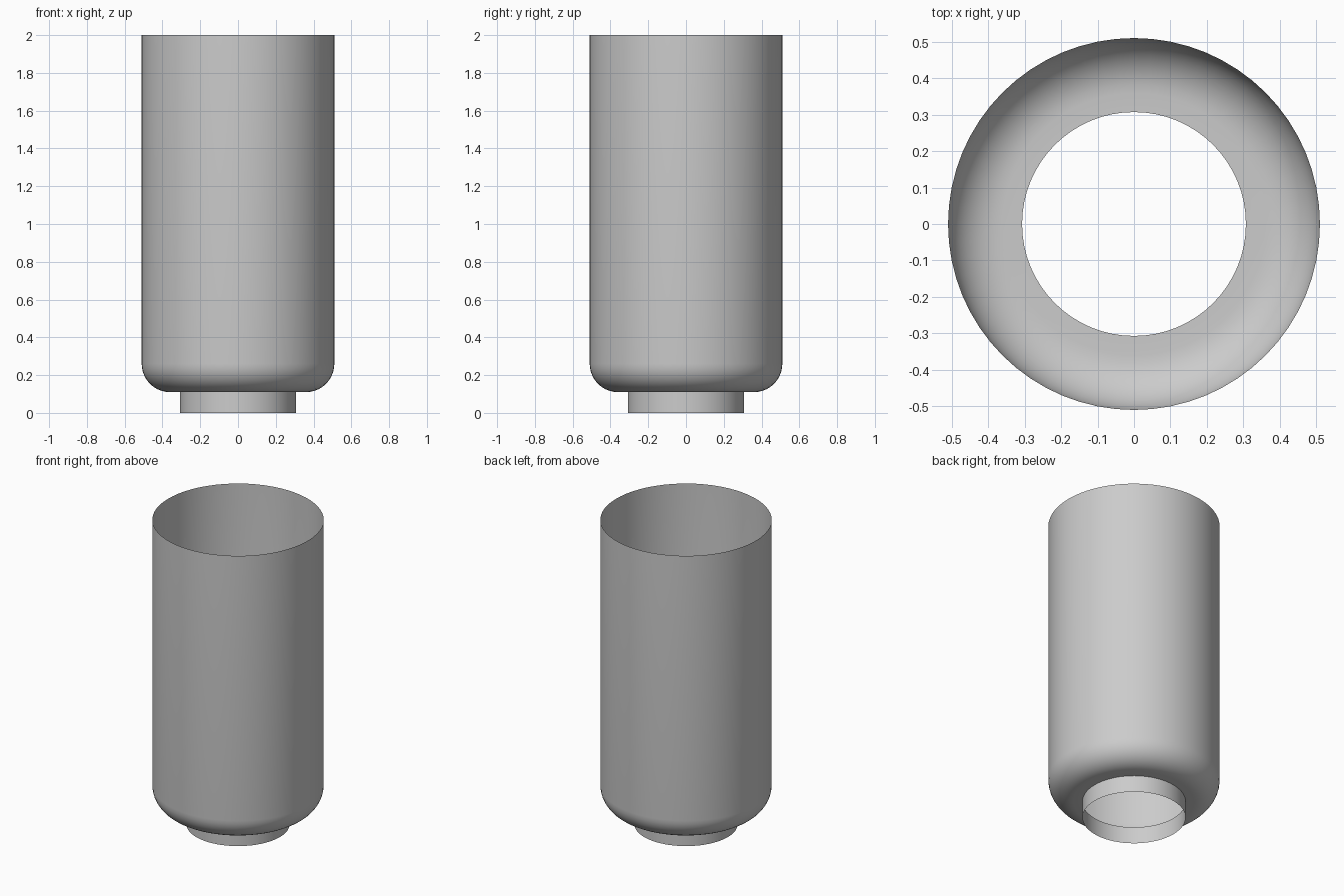
import bpy
import bmesh
from math import pi, sin, cos, radians
from mathutils import Vector

cube = bpy.data.objects.get("Cube")
if cube:
    bpy.data.objects.remove(cube, do_unlink=True)

# Dimensions
BODY_R, NECK_R, BEND_R = 0.51, 0.307, 0.15
NECK_H, HEIGHT = 0.11, 2.0
SEGMENTS, BEND_STEPS = 64, 10

# Single grey material
grey = bpy.data.materials.new("plain_grey")
grey.use_nodes = True
colour = (0.6, 0.6, 0.6, 1)
grey.diffuse_color = colour
grey.node_tree.nodes["Principled BSDF"].inputs["Base Color"].default_value = colour

# Open profile: neck, flat shoulder, rounded bend, straight wall
profile = [(NECK_R, 0), (NECK_R, NECK_H)]
for i in range(BEND_STEPS + 1):
    a = pi / 2 * i / BEND_STEPS
    profile.append((BODY_R - BEND_R + BEND_R * sin(a),
                    NECK_H + BEND_R - BEND_R * cos(a)))
profile.append((BODY_R, HEIGHT))

# Revolve into a thin open shell
bm = bmesh.new()
verts = [bm.verts.new((r, 0, z)) for r, z in profile]
edges = [bm.edges.new(pair) for pair in zip(verts, verts[1:])]
bmesh.ops.spin(bm, geom=verts + edges, cent=Vector(), axis=(0, 0, 1),
               angle=2 * pi, steps=SEGMENTS, use_merge=True)
bmesh.ops.remove_doubles(bm, verts=bm.verts, dist=0.0001)
bm.normal_update()

# Turn the wall normals outward
wall = max(bm.faces, key=lambda f: f.calc_area())
if wall.normal.dot(wall.calc_center_median() * Vector((1, 1, 0))) < 0:
    bmesh.ops.reverse_faces(bm, faces=bm.faces)

mesh = bpy.data.meshes.new("open_sleeve")
bm.to_mesh(mesh)
bm.free()
mesh.materials.append(grey)
sleeve = bpy.data.objects.new("open_sleeve", mesh)
bpy.context.collection.objects.link(sleeve)

# Smooth walls with a crisp neck edge
bpy.context.view_layer.objects.active = sleeve
sleeve.select_set(True)
bpy.ops.object.shade_smooth_by_angle(angle=radians(35))
